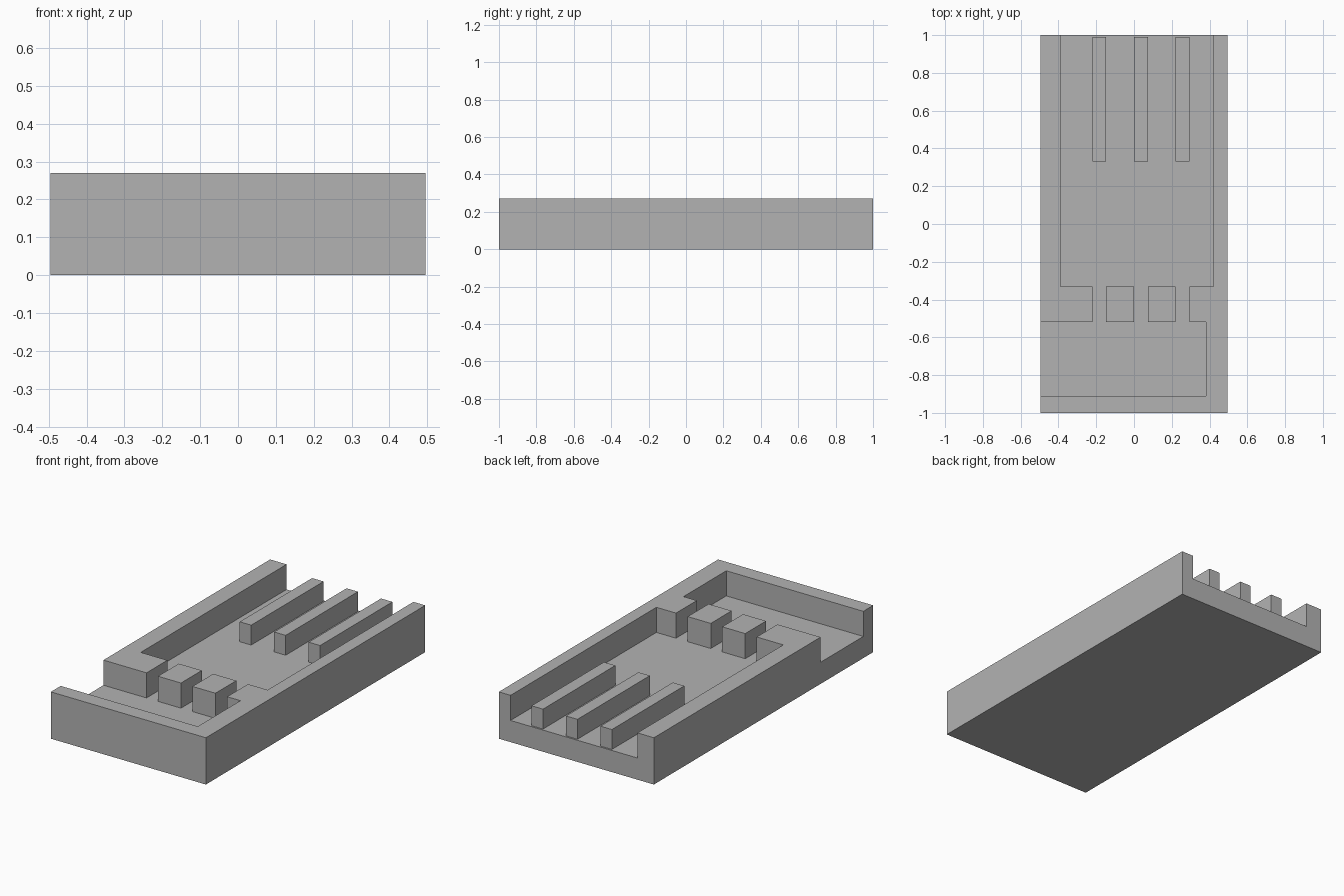
import bpy
import bmesh

if "Cube" in bpy.data.objects:
    bpy.data.objects.remove(bpy.data.objects["Cube"])

TOP, FLOOR, FIN_TOP = 0.27, 0.125, 0.24
HALF_X = 0.495

grey = bpy.data.materials.new("plain_grey")
grey.use_nodes = True
colour = (0.45, 0.45, 0.45, 1)
grey.diffuse_color = colour
grey.node_tree.nodes["Principled BSDF"].inputs["Base Color"].default_value = colour


def prism(name, outline, z0, z1):
    """Extrude a flat outline upwards from z0 to z1."""
    bm = bmesh.new()
    face = bm.faces.new([bm.verts.new((x, y, z0)) for x, y in outline])
    result = bmesh.ops.extrude_face_region(bm, geom=[face])
    raised = [g for g in result["geom"] if isinstance(g, bmesh.types.BMVert)]
    bmesh.ops.translate(bm, verts=raised, vec=(0, 0, z1 - z0))
    bmesh.ops.recalc_face_normals(bm, faces=bm.faces)
    mesh = bpy.data.meshes.new(name)
    bm.to_mesh(mesh)
    bm.free()
    mesh.materials.append(grey)
    obj = bpy.data.objects.new(name, mesh)
    bpy.context.scene.collection.objects.link(obj)
    return obj


def box(name, x0, x1, y0, y1, z0, z1):
    return prism(name, [(x0, y0), (x1, y0), (x1, y1), (x0, y1)], z0, z1)


# Tray: solid block with a pocket open at the back and at the right side
tray = box("tray", -HALF_X, HALF_X, -1, 1, 0, TOP)
pocket = prism("pocket_cutter", [
    (-0.39, 1.1), (-0.39, -0.33), (-0.22, -0.33), (-0.22, -0.52),
    (-0.6, -0.52), (-0.6, -0.91), (0.38, -0.91), (0.38, -0.52),
    (0.295, -0.52), (0.295, -0.33), (0.42, -0.33), (0.42, 1.1)],
    FLOOR, TOP + 0.1)
pocket.hide_render = True
cut = tray.modifiers.new("pocket", "BOOLEAN")
cut.operation = "DIFFERENCE"
cut.solver = "EXACT"
cut.object = pocket
bpy.context.view_layer.objects.active = tray
bpy.ops.object.modifier_apply(modifier=cut.name)
bpy.data.objects.remove(pocket)

# Two full-height blocks dividing the front channel from the main floor
for side, x in (("right", -0.147), ("left", 0.073)):
    box(side + "_divider_block", x, x + 0.147, -0.52, -0.33, FLOOR, TOP)

# Three lower fins running to the open back
for side, x in (("right", -0.22), ("middle", 0), ("left", 0.22)):
    box(side + "_fin", x, x + 0.073, 0.33, 0.99, FLOOR, FIN_TOP)
